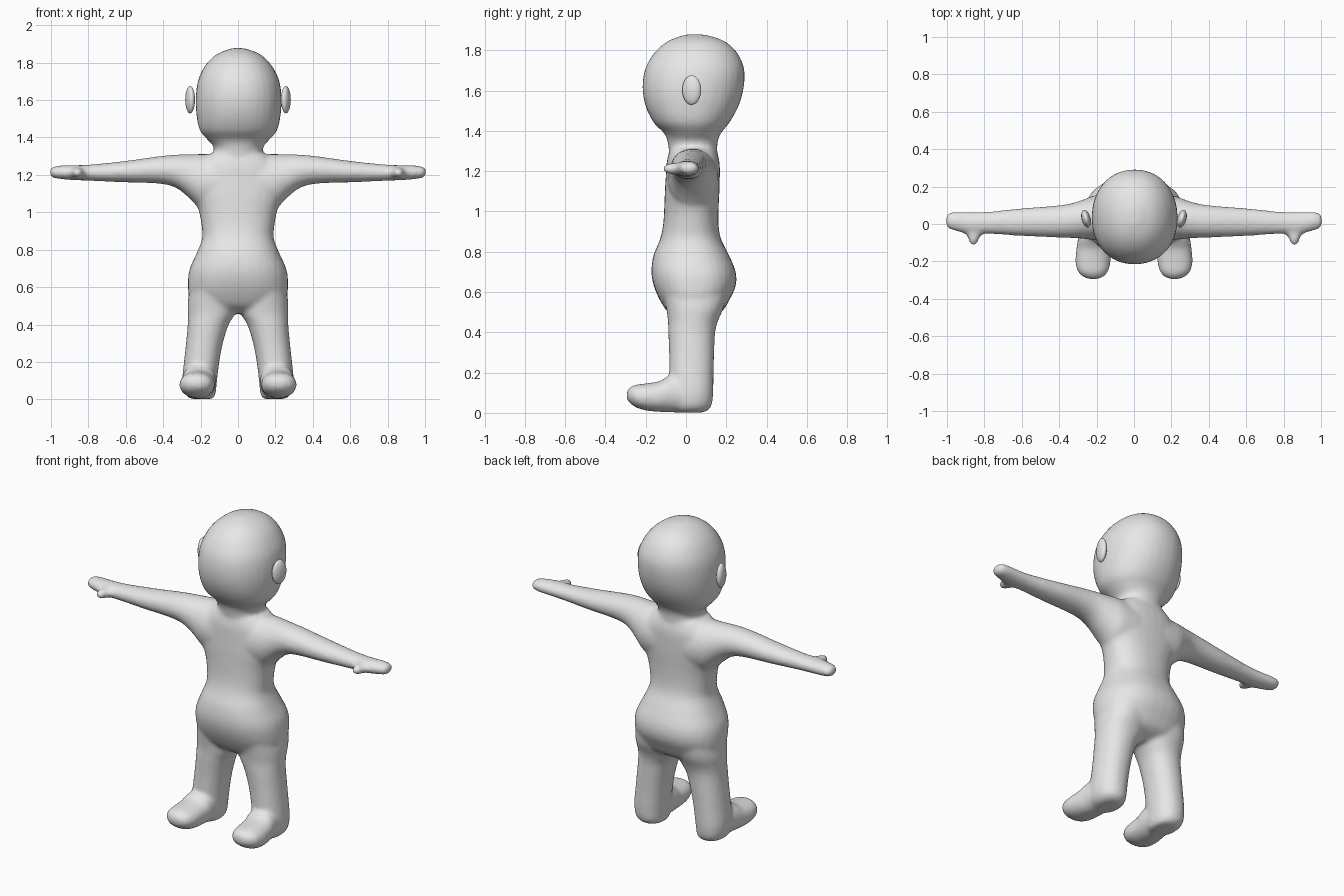
import bpy, bmesh, math
from mathutils import Vector

skin = bpy.data.materials.new("light_grey")
skin.diffuse_color = (0.8, 0.8, 0.8, 1)


def spline(rows, steps=4):
    """Smoothly interpolate section rows (Catmull-Rom)."""
    out = []
    for i in range(len(rows) - 1):
        p = [rows[max(i - 1, 0)], rows[i], rows[i + 1], rows[min(i + 2, len(rows) - 1)]]
        for s in range(steps):
            t = s / steps
            out.append([0.5 * (2 * b + (c - a) * t + (2 * a - 5 * b + 4 * c - d) * t * t
                               + (3 * b - a - 3 * c + d) * t ** 3) for a, b, c, d in zip(*p)])
    return out + [list(rows[-1])]


def loft(bm, rows, axis, power=2.0, sign=1, n=32):
    """Rows: position on axis, then min/max on each of the other two axes."""
    others = [k for k in range(3) if k != axis]
    rings = []
    for pos, a0, a1, b0, b1 in spline(rows):
        ring = []
        for k in range(n):
            t = 2 * math.pi * k / n
            c, s = math.cos(t), math.sin(t)
            v = Vector((0, 0, 0))
            v[axis] = pos
            v[others[0]] = (a0 + a1) / 2 + (a1 - a0) / 2 * math.copysign(abs(c) ** (2 / power), c)
            v[others[1]] = (b0 + b1) / 2 + (b1 - b0) / 2 * math.copysign(abs(s) ** (2 / power), s)
            v.x *= sign
            ring.append(bm.verts.new(v))
        rings.append(ring)
    faces = [bm.faces.new((r[k], r[(k + 1) % n], q[(k + 1) % n], q[k]))
             for r, q in zip(rings, rings[1:]) for k in range(n)]
    faces += [bm.faces.new(rings[0]), bm.faces.new(rings[-1])]
    bmesh.ops.recalc_face_normals(bm, faces=faces)


bm = bmesh.new()

# Head and neck, upwards: z, x range, y range
loft(bm, [(1.22, -.14, .14, -.08, .15), (1.30, -.135, .135, -.085, .155),
          (1.35, -.13, .135, -.092, .158), (1.39, -.165, .17, -.11, .175),
          (1.44, -.205, .21, -.16, .215), (1.52, -.222, .228, -.20, .26),
          (1.61, -.226, .233, -.216, .286), (1.70, -.215, .222, -.205, .29),
          (1.77, -.185, .19, -.17, .265), (1.82, -.145, .15, -.125, .225),
          (1.855, -.095, .10, -.07, .17), (1.878, -.03, .03, 0, .09)], 2, 2.15)

# Torso and hips, upwards
loft(bm, [(.46, -.13, .13, -.03, .09), (.50, -.22, .22, -.09, .175),
          (.56, -.262, .262, -.13, .215), (.63, -.268, .268, -.16, .247),
          (.70, -.258, .258, -.172, .247), (.78, -.222, .222, -.162, .215),
          (.86, -.192, .192, -.13, .175), (.93, -.195, .195, -.114, .162),
          (1.02, -.213, .213, -.108, .162), (1.10, -.25, .25, -.105, .166),
          (1.18, -.25, .25, -.10, .168), (1.25, -.22, .22, -.095, .166),
          (1.31, -.16, .16, -.08, .15)], 2, 2.3)

for sign in (1, -1):
    # Arm, outwards: x, y range, z range
    loft(bm, [(.10, -.095, .165, 1.0, 1.312), (.20, -.088, .155, 1.02, 1.312),
              (.26, -.08, .135, 1.075, 1.31), (.33, -.075, .112, 1.13, 1.308),
              (.42, -.072, .098, 1.153, 1.30), (.60, -.064, .084, 1.16, 1.275),
              (.78, -.053, .066, 1.168, 1.256), (.88, -.055, .064, 1.172, 1.252),
              (.95, -.038, .065, 1.178, 1.25), (.99, -.025, .058, 1.185, 1.243),
              (1.006, 0, .038, 1.20, 1.23)], 0, 2, sign)
    # Thumb, forwards: y, x range, z range
    loft(bm, [(.0, .79, .93, 1.18, 1.24), (-.045, .805, .905, 1.182, 1.24),
              (-.075, .826, .888, 1.185, 1.238), (-.10, .834, .882, 1.19, 1.234),
              (-.112, .846, .87, 1.20, 1.224)], 1, 2, sign)
    # Leg, upwards: z, x range, y range
    loft(bm, [(.002, .135, .25, -.06, .09), (.03, .12, .285, -.08, .125),
              (.10, .112, .298, -.085, .135), (.20, .10, .289, -.084, .137),
              (.30, .081, .278, -.084, .14), (.40, .05, .269, -.088, .145),
              (.46, .015, .268, -.09, .16), (.53, .005, .268, -.10, .19),
              (.64, .01, .25, -.12, .21)], 2, 2.2, sign)
    # Foot, forwards: y, x range, z range
    loft(bm, [(.08, .13, .28, .005, .14), (0, .12, .29, .003, .18),
              (-.08, .118, .30, .003, .185), (-.13, .122, .308, .005, .158),
              (-.20, .125, .313, .012, .146), (-.25, .137, .303, .028, .14),
              (-.28, .16, .275, .05, .125), (-.295, .195, .24, .07, .105)], 1, 2.2, sign)

mesh = bpy.data.meshes.new("body")
bm.to_mesh(mesh)
bm.free()
body = bpy.data.objects.new("body", mesh)
bpy.context.collection.objects.link(body)
mesh.materials.append(skin)

# Fuse the parts into one soft skin
remesh = body.modifiers.new("fuse", 'REMESH')
remesh.mode = 'VOXEL'
remesh.voxel_size = 0.012
remesh.use_smooth_shade = True
smooth = body.modifiers.new("soften", 'SMOOTH')
smooth.factor = 0.5
smooth.iterations = 7

# Ears: flattened discs standing just off the head
for sign, name in ((1, "right_ear"), (-1, "left_ear")):
    bpy.ops.mesh.primitive_uv_sphere_add(segments=32, ring_count=16, radius=1,
                                         location=(sign * .256, .028, 1.602),
                                         rotation=(0, 0, -sign * math.radians(15)))
    ear = bpy.context.object
    ear.name = name
    ear.scale = (.024, .048, .073)
    ear.data.materials.append(skin)
    bpy.ops.object.shade_smooth()
